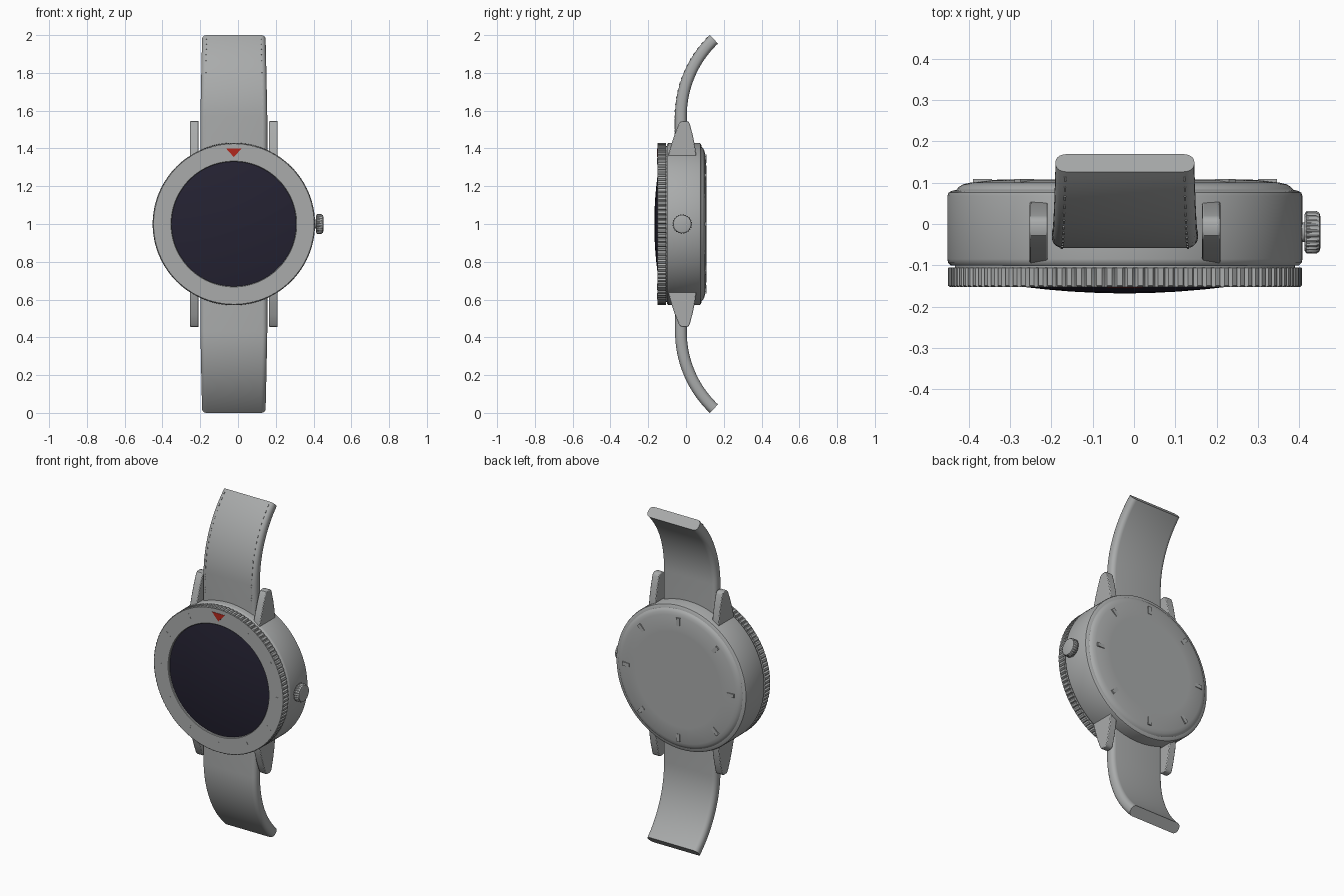
import bpy, bmesh, math
from mathutils import Matrix, Vector

CX, CZ = -0.022, 1.0
cube = bpy.data.objects.get("Cube")
if cube:
    bpy.data.objects.remove(cube, do_unlink=True)


def material(name, rgb, rough=0.5):
    m = bpy.data.materials.new(name)
    m.use_nodes = True
    m.diffuse_color = (*rgb, 1)
    bsdf = m.node_tree.nodes["Principled BSDF"]
    bsdf.inputs["Base Color"].default_value = (*rgb, 1)
    bsdf.inputs["Roughness"].default_value = rough
    return m


GREY = material("plain grey", (0.40, 0.41, 0.41))
DARK = material("dark navy glass", (0.018, 0.016, 0.032))
RED = material("red marker", (0.45, 0.02, 0.012))


def finish(name, bm, mat, smooth=True):
    bmesh.ops.recalc_face_normals(bm, faces=bm.faces)
    mesh = bpy.data.meshes.new(name)
    bm.to_mesh(mesh)
    bm.free()
    mesh.materials.append(mat)
    ob = bpy.data.objects.new(name, mesh)
    bpy.context.collection.objects.link(ob)
    if smooth:
        bpy.ops.object.select_all(action='DESELECT')
        bpy.context.view_layer.objects.active = ob
        ob.select_set(True)
        bpy.ops.object.shade_smooth_by_angle(angle=math.radians(35))
    return ob


def skin(bm, rings, caps=True):
    """Bridge successive closed rings of points, capping both ends."""
    loops = [[bm.verts.new(p) for p in ring] for ring in rings]
    n = len(loops[0])
    for a, b in zip(loops, loops[1:]):
        for i in range(n):
            j = (i + 1) % n
            bm.faces.new((a[i], a[j], b[j], b[i]))
    if caps:
        bm.faces.new(loops[0])
        bm.faces.new(loops[-1])


def ring(r, y, n, groove=0):
    """Circle around the watch axis; groove cuts every fourth pair of points."""
    pts = []
    for i in range(n):
        a = 2 * math.pi * i / n
        k = r - (groove if i % 4 == 0 else 0)
        pts.append(Vector((CX + k * math.sin(a), y, CZ + k * math.cos(a))))
    return pts


def lathe(name, profile, mat, n=96):
    bm = bmesh.new()
    skin(bm, [ring(r, y, n) for r, y in profile])
    return finish(name, bm, mat)


def box(bm, size, matrix):
    bmesh.ops.create_cube(bm, size=1, matrix=matrix @ Matrix.Diagonal((*size, 1)))


def dial_plates(name, count, radius, y, size, tilt=0, skip_first=False):
    """Small radial bars set around the watch axis."""
    bm = bmesh.new()
    for i in range(1 if skip_first else 0, count):
        turn = Matrix.Rotation(2 * math.pi * i / count, 4, 'Y')
        place = Matrix.Translation((CX, y, CZ)) @ turn @ Matrix.Translation((0, 0, radius))
        box(bm, size, place @ Matrix.Rotation(tilt, 4, 'X'))
    return finish(name, bm, GREY, False)


# Case with rounded shoulder and domed back
lathe("case", [(0.412, -0.125), (0.412, -0.101), (0.422, -0.100), (0.428, -0.094),
               (0.430, -0.085), (0.430, 0.068), (0.427, 0.076), (0.420, 0.080),
               (0.408, 0.083), (0.402, 0.090), (0.392, 0.096), (0.375, 0.100),
               (0.335, 0.105), (0.300, 0.108), (0.280, 0.108)], GREY)
dial_plates("back_markers", 8, 0.345, 0.105, (0.022, 0.008, 0.046))

# Grooved bezel
TEETH = 108
bm = bmesh.new()
skin(bm, [ring(0.33, -0.135, TEETH * 4), ring(0.33, -0.149, TEETH * 4),
          ring(0.333, -0.152, TEETH * 4), ring(0.425, -0.152, TEETH * 4),
          ring(0.429, -0.149, TEETH * 4, 0.009), ring(0.429, -0.106, TEETH * 4, 0.009),
          ring(0.40, -0.105, TEETH * 4)], caps=False)
finish("bezel", bm, GREY)
dial_plates("bezel_ticks", 12, 0.383, -0.1515, (0.007, 0.003, 0.034), skip_first=True)

# Red pointer on the bezel
bm = bmesh.new()
tri = [(-0.042, 1.401), (0.042, 1.401), (0, 1.354)]
skin(bm, [[Vector((CX + x, y, z)) for x, z in tri] for y in (-0.150, -0.154)])
finish("pointer", bm, RED, False)

# Domed glass
radii = [0.331, 0.325, 0.31, 0.28, 0.24, 0.19, 0.13, 0.07, 0.02]
lathe("glass", [(0.331, -0.12)] + [(r, -0.168 + 0.26 * r * r) for r in radii], DARK)

# Crown: stem plus fluted knob with a softened cap
bm = bmesh.new()
for profile, n in (([(0.024, 0.395), (0.024, 0.42)], 24),
                   ([(0.044, 0.413), (0.052, 0.418), (0.052, 0.441),
                     (0.047, 0.449), (0.036, 0.452)], 96)):
    rings = []
    for r, x in profile:
        pts = []
        for i in range(n):
            a = 2 * math.pi * i / n
            k = r - (0.004 if n > 24 and r > 0.05 and i % 4 < 2 else 0)
            pts.append(Vector((x, -0.02 + k * math.cos(a), CZ + k * math.sin(a))))
        rings.append(pts)
    skin(bm, rings)
finish("crown", bm, GREY)

# Four tapered lugs
side_shape = [(-0.095, 0.30), (-0.095, 0.36), (-0.078, 0.42), (-0.058, 0.48), (-0.038, 0.53),
              (-0.028, 0.543), (-0.018, 0.546), (0.004, 0.546), (0.014, 0.541),
              (0.020, 0.53), (0.036, 0.47), (0.048, 0.41), (0.054, 0.36), (0.054, 0.30)]
for s, v in ((1, "upper"), (-1, "lower")):
    for m, h in ((1, "left"), (-1, "right")):
        bm = bmesh.new()
        skin(bm, [[Vector((CX + m * x, y, CZ + s * z)) for y, z in side_shape]
                  for x in (0.187, 0.231)])
        ob = finish(f"{v}_{h}_lug", bm, GREY)
        bev = ob.modifiers.new("soft_edges", 'BEVEL')
        bev.width, bev.segments, bev.angle_limit = 0.004, 2, math.radians(50)

# Strap halves: rounded section swept along a straight run and an arc
ARC_R, ARC_A, START, ARC_Z, MID_Y = 0.563, math.radians(46.4), 0.36, 0.57, -0.027


def strap_frame(t):
    """Centre and outward normal (y, z) at t: below 0 straight, 0 to 1 on the arc."""
    if t < 0:
        return (MID_Y, ARC_Z + t * (ARC_Z - START)), (-1, 0)
    a = t * ARC_A
    return ((MID_Y + ARC_R * (1 - math.cos(a)), ARC_Z + ARC_R * math.sin(a)),
            (-math.cos(a), math.sin(a)))


def half_width(t):
    return 0.177 - 0.009 * max(t, 0)


def section(t, s):
    (cy, cz), (ny, nz) = strap_frame(t)
    half, thick, rad = half_width(t), 0.031, 0.026
    pts = []
    for q in range(4):
        sx, sn = (1, 1, -1, -1)[q], (1, -1, -1, 1)[q]
        for i in range(6):
            a = math.radians(18 * i if q % 2 == 0 else 90 - 18 * i)
            u = sx * (half - rad + rad * math.sin(a))
            w = sn * (thick - rad + rad * math.cos(a))
            pts.append(Vector((CX + u, cy + w * ny, CZ + s * (cz + w * nz))))
    return pts


for s, v in ((1, "upper"), (-1, "lower")):
    bm = bmesh.new()
    skin(bm, [section(t, s) for t in [-1, -0.5] + [i / 20 for i in range(21)]])
    finish(f"{v}_strap", bm, GREY)

# Stitches along both edges of the upper strap
bm = bmesh.new()
for i in range(22):
    t = -0.6 + 1.55 * i / 21
    (cy, cz), (ny, nz) = strap_frame(t)
    tilt = math.atan2(nz, -ny)
    for m in (1, -1):
        place = Matrix.Translation((CX + m * (half_width(t) - 0.024),
                                    cy + 0.031 * ny, CZ + cz + 0.031 * nz))
        box(bm, (0.005, 0.005, 0.014), place @ Matrix.Rotation(-tilt, 4, 'X'))
finish("strap_stitches", bm, GREY, False)
